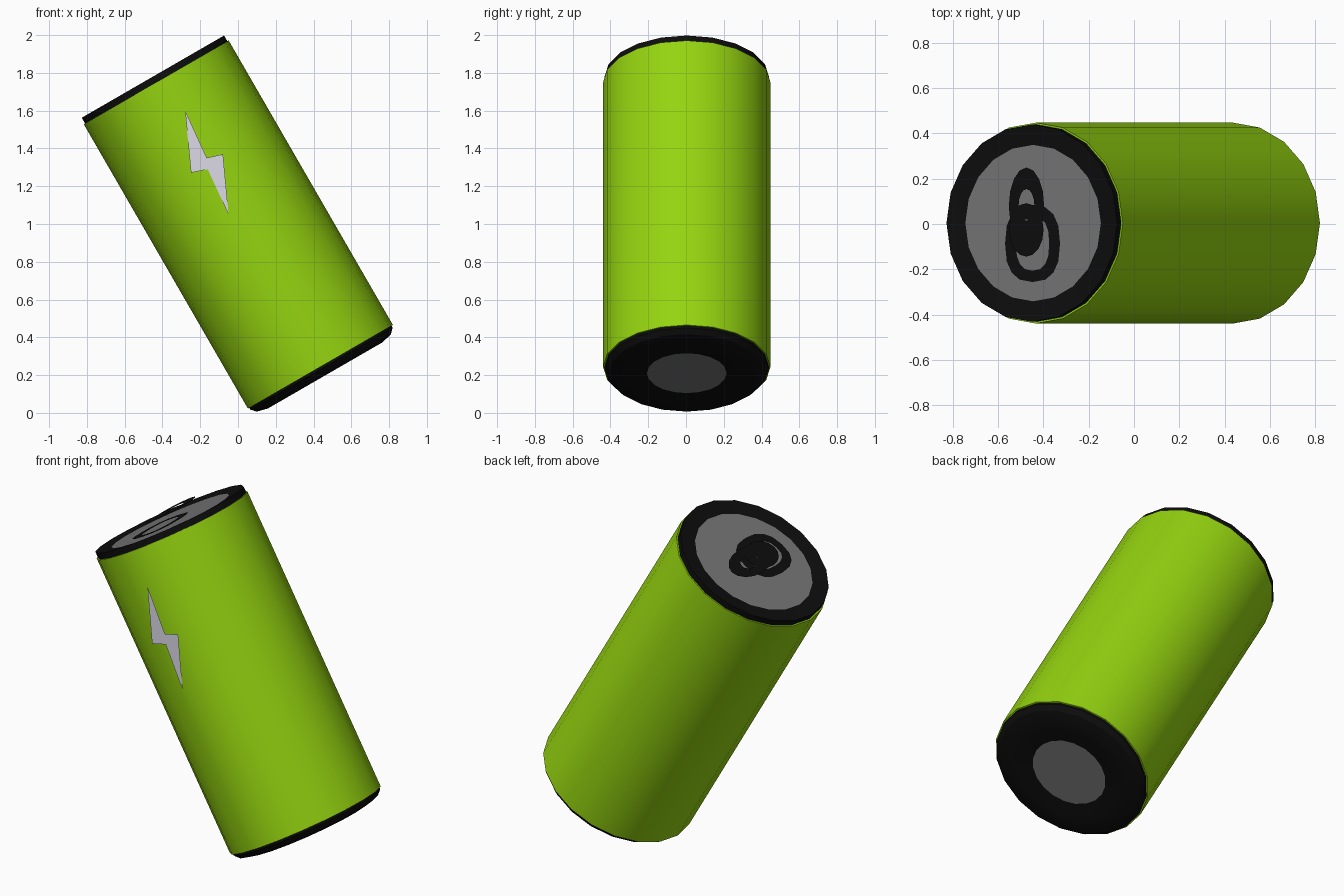
import bpy, bmesh, math
from mathutils import Matrix

if "Cube" in bpy.data.objects:
    bpy.data.objects.remove(bpy.data.objects["Cube"])

SIDES = 20
TILT = Matrix.Translation((0, 0.004, 1.0)) @ Matrix.Rotation(math.radians(-30), 4, 'Y')


def material(name, rgb):
    m = bpy.data.materials.new(name)
    m.diffuse_color = (*rgb, 1)
    m.use_nodes = True
    m.node_tree.nodes["Principled BSDF"].inputs["Base Color"].default_value = m.diffuse_color
    return m


GREEN = material("green", (0.30, 0.66, 0.005))
BLACK = material("black", (0.004, 0.004, 0.004))
GREY = material("grey", (0.18, 0.18, 0.18))
PALE = material("pale", (0.72, 0.70, 0.80))


def finish(name, bm, mat, smooth=False):
    me = bpy.data.meshes.new(name)
    bm.to_mesh(me)
    bm.free()
    ob = bpy.data.objects.new(name, me)
    bpy.context.collection.objects.link(ob)
    ob.matrix_world = TILT
    me.materials.append(mat)
    if smooth:
        bpy.ops.object.select_all(action='DESELECT')
        ob.select_set(True)
        bpy.context.view_layer.objects.active = ob
        bpy.ops.object.shade_smooth_by_angle(angle=math.radians(30))
    return ob


def oval(bm, rx, ry, z, cx=0, cy=0, n=SIDES, power=1.0):
    """Ring of vertices; power below 1 squares off the oval."""
    ring = []
    for i in range(n):
        a = 2 * math.pi * i / n
        c, s = math.cos(a), math.sin(a)
        ring.append(bm.verts.new((cx + rx * math.copysign(abs(c) ** power, c),
                                  cy + ry * math.copysign(abs(s) ** power, s), z)))
    return ring


def bridge(bm, a, b):
    n = len(a)
    for i in range(n):
        j = (i + 1) % n
        bm.faces.new((a[i], a[j], b[j], b[i]))


def lathe(name, profile, mat, smooth=True):
    """Profile runs bottom to top on the outside of the can."""
    bm = bmesh.new()
    rings = [oval(bm, r, r, z) for r, z in profile]
    for a, b in zip(rings, rings[1:]):
        bridge(bm, a, b)
    return finish(name, bm, mat, smooth)


def disc(name, r, z, mat, up):
    bm = bmesh.new()
    ring = oval(bm, r, r, z)
    bm.faces.new(ring if up else ring[::-1])
    return finish(name, bm, mat)


def flat_ring(name, outer, inner, z, cx, cy, inner_cy, power=1.0):
    bm = bmesh.new()
    o = oval(bm, *outer, z, cx, cy, 16, power)
    i = oval(bm, *inner, z, cx, inner_cy, 16, power)
    bridge(bm, o, i)
    return finish(name, bm, BLACK)


# Can body with narrow lips at both ends
lathe("can_body", [(0.43, -0.873), (0.443, -0.873), (0.443, 0.866), (0.43, 0.866)], GREEN)

# Black end caps and their grey discs
lathe("top_rim", [(0.435, 0.864), (0.435, 0.901), (0.345, 0.89)], BLACK)
lathe("bottom_rim", [(0.211, -0.912), (0.30, -0.923), (0.35, -0.925),
                     (0.41, -0.91), (0.434, -0.885), (0.435, -0.871)], BLACK)
disc("lid", 0.345, 0.89, GREY, True)
disc("base_disc", 0.211, -0.912, GREY, False)

# Mouth outline on the lid and the raised pull tab
flat_ring("mouth_outline", (0.14, 0.17), (0.085, 0.12), 0.895, 0, -0.09, -0.09, 0.8)
flat_ring("tab_loop", (0.09, 0.17), (0.04, 0.07), 0.938, -0.006, 0.075, 0.08)
flat_ring("tab_base", (0.088, 0.118), (0.04, 0.047), 0.94, -0.006, -0.03, -0.03)

# Flat lightning bolt on the front
bm = bmesh.new()
bolt = [(0.058, 0.66), (-0.08, 0.359), (0.006, 0.331),
        (-0.018, 0.068), (0.116, 0.36), (0.032, 0.386)]
bm.faces.new([bm.verts.new((x, -0.449, z)) for x, z in bolt])
finish("lightning_bolt", bm, PALE)
